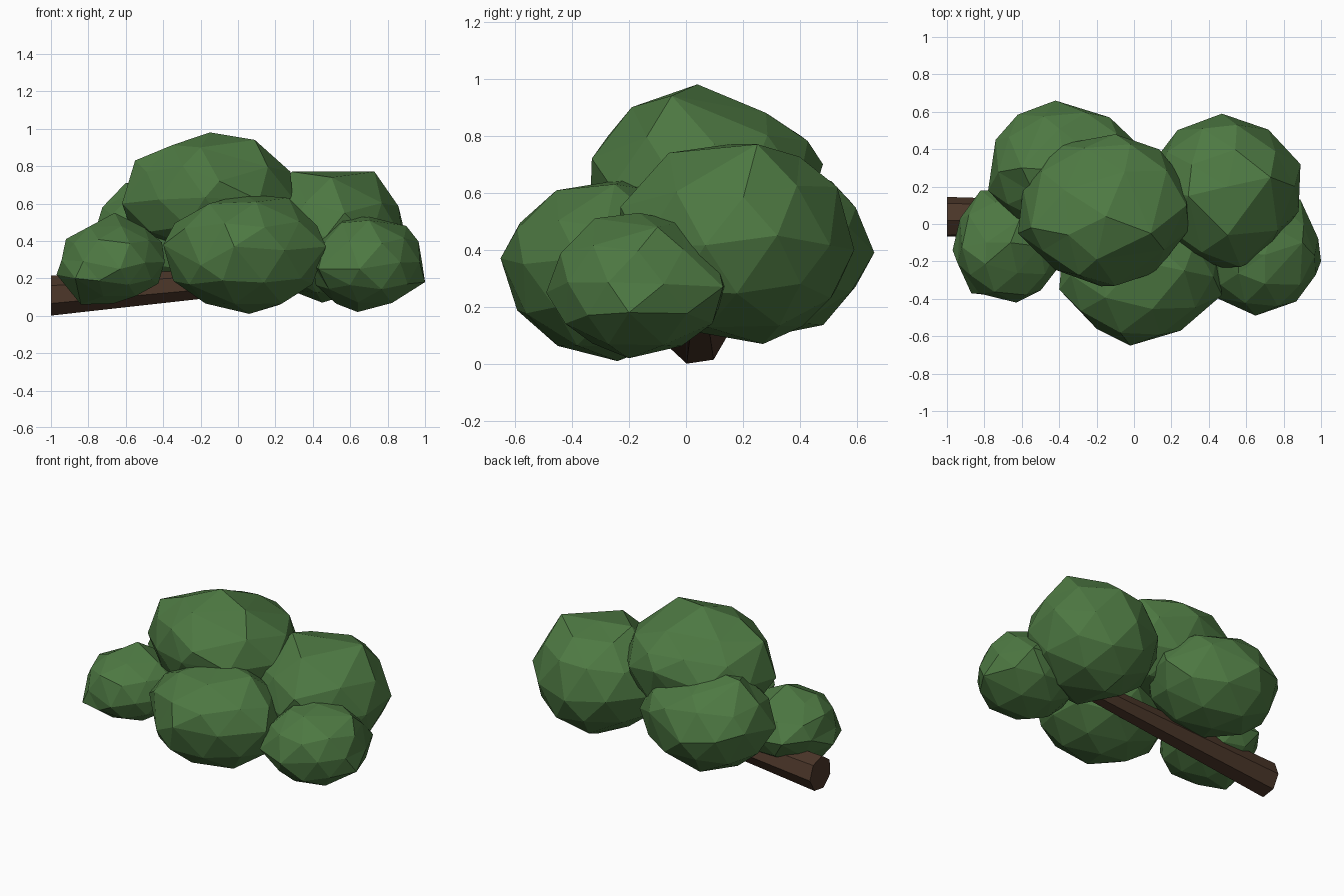
import bpy, bmesh, math, random
from mathutils import Vector


def material(name, rgb):
    m = bpy.data.materials.new(name)
    m.diffuse_color = (*rgb, 1)
    return m


leaf_green = material("leaf green", (0.075, 0.19, 0.055))
bark_brown = material("bark brown", (0.070, 0.037, 0.022))


def add_object(name, bm, mat):
    me = bpy.data.meshes.new(name)
    bm.to_mesh(me)
    bm.free()
    me.materials.append(mat)
    ob = bpy.data.objects.new(name, me)
    bpy.context.collection.objects.link(ob)


def leaf_clump(name, centre, radii, corners, seed):
    """Faceted ball, pulled out to a few prominent corner points."""
    rng = random.Random(seed)
    c, r = Vector(centre), Vector(radii)
    bm = bmesh.new()
    bmesh.ops.create_icosphere(bm, subdivisions=2, radius=1)
    free = set(bm.verts)
    for v in bm.verts:
        v.co += Vector([rng.uniform(-0.03, 0.03) for _ in range(3)])
    for p in corners:
        q = Vector([(p[i] - c[i]) / r[i] for i in range(3)])
        near = min(free, key=lambda v: (v.co.normalized() - q.normalized()).length)
        free.remove(near)
        start, shift = near.co.copy(), q - near.co
        near.co = q
        for v in free:
            v.co += shift * 0.6 * math.exp(-((v.co - start).length / 0.45) ** 2)
    for v in bm.verts:
        v.co = Vector([c[i] + r[i] * v.co[i] for i in range(3)])
    add_object(name, bm, leaf_green)


# Foliage clumps
leaf_clump("top_clump", (-0.15, 0.08, 0.63), (0.46, 0.41, 0.32), [
    (-0.15, 0.04, 0.98), (-0.55, -0.02, 0.83), (0.09, -0.05, 0.94),
    (-0.2, -0.19, 0.90), (-0.37, 0.18, 0.86), (-0.05, 0.28, 0.88),
    (-0.1, -0.33, 0.72), (-0.1, 0.48, 0.70), (0.28, 0.1, 0.77),
    (-0.62, -0.05, 0.6)], 1)
leaf_clump("front_clump", (0.04, -0.28, 0.33), (0.43, 0.36, 0.32), [
    (-0.4, -0.35, 0.38), (-0.2, -0.56, 0.27), (-0.02, -0.65, 0.37),
    (0.25, -0.57, 0.35), (0.03, -0.2, 0.65), (0.27, -0.25, 0.63),
    (0.47, -0.38, 0.37), (0.06, -0.24, 0.01)], 2)
leaf_clump("right_back_clump", (0.48, 0.18, 0.42), (0.41, 0.41, 0.34), [
    (0.5, 0.2, 0.77), (0.29, 0.15, 0.77), (0.73, 0.25, 0.77),
    (0.47, 0.59, 0.4), (0.89, 0.32, 0.45), (0.57, -0.23, 0.55),
    (0.5, -0.06, 0.74), (0.45, 0.27, 0.07), (0.55, 0.53, 0.62)], 3)
leaf_clump("right_front_clump", (0.69, -0.17, 0.28), (0.30, 0.31, 0.25), [
    (0.64, -0.2, 0.02), (1.0, -0.2, 0.18), (0.9, -0.1, 0.48),
    (0.56, -0.15, 0.52), (0.65, -0.49, 0.25), (0.89, 0.13, 0.27),
    (0.43, -0.39, 0.25), (0.7, -0.32, 0.51)], 4)
leaf_clump("left_back_clump", (-0.36, 0.29, 0.41), (0.42, 0.36, 0.31), [
    (-0.74, 0.45, 0.45), (-0.42, 0.66, 0.39), (-0.13, 0.57, 0.48),
    (-0.6, 0.3, 0.71), (-0.4, 0.51, 0.64), (-0.78, 0.18, 0.4),
    (-0.35, 0.3, 0.10), (0.07, 0.38, 0.38)], 5)
leaf_clump("left_front_clump", (-0.67, -0.12, 0.29), (0.29, 0.30, 0.22), [
    (-0.66, -0.1, 0.55), (-0.79, -0.1, 0.46), (-0.50, -0.12, 0.47),
    (-0.93, 0.03, 0.3), (-0.97, -0.14, 0.22), (-0.87, -0.37, 0.2),
    (-0.63, -0.42, 0.25), (-0.82, 0.18, 0.3), (-0.84, -0.15, 0.06)], 6)

# Tapered seven-sided branch rising gently into the foliage
bm = bmesh.new()
rings = []
for x, y, z, r in [(-1.0, 0.035, 0.106, 0.11), (0.45, 0.04, 0.22, 0.06)]:
    ring = []
    for k in range(7):
        a = math.tau * k / 7 - math.pi / 2 - 0.3
        ring.append(bm.verts.new((x, y + r * math.cos(a), z + r * math.sin(a))))
    rings.append(ring)
for k in range(7):
    j = (k + 1) % 7
    bm.faces.new((rings[0][k], rings[0][j], rings[1][j], rings[1][k]))
bm.faces.new(rings[0])
bm.faces.new(rings[1])
bmesh.ops.recalc_face_normals(bm, faces=bm.faces)
add_object("branch", bm, bark_brown)
